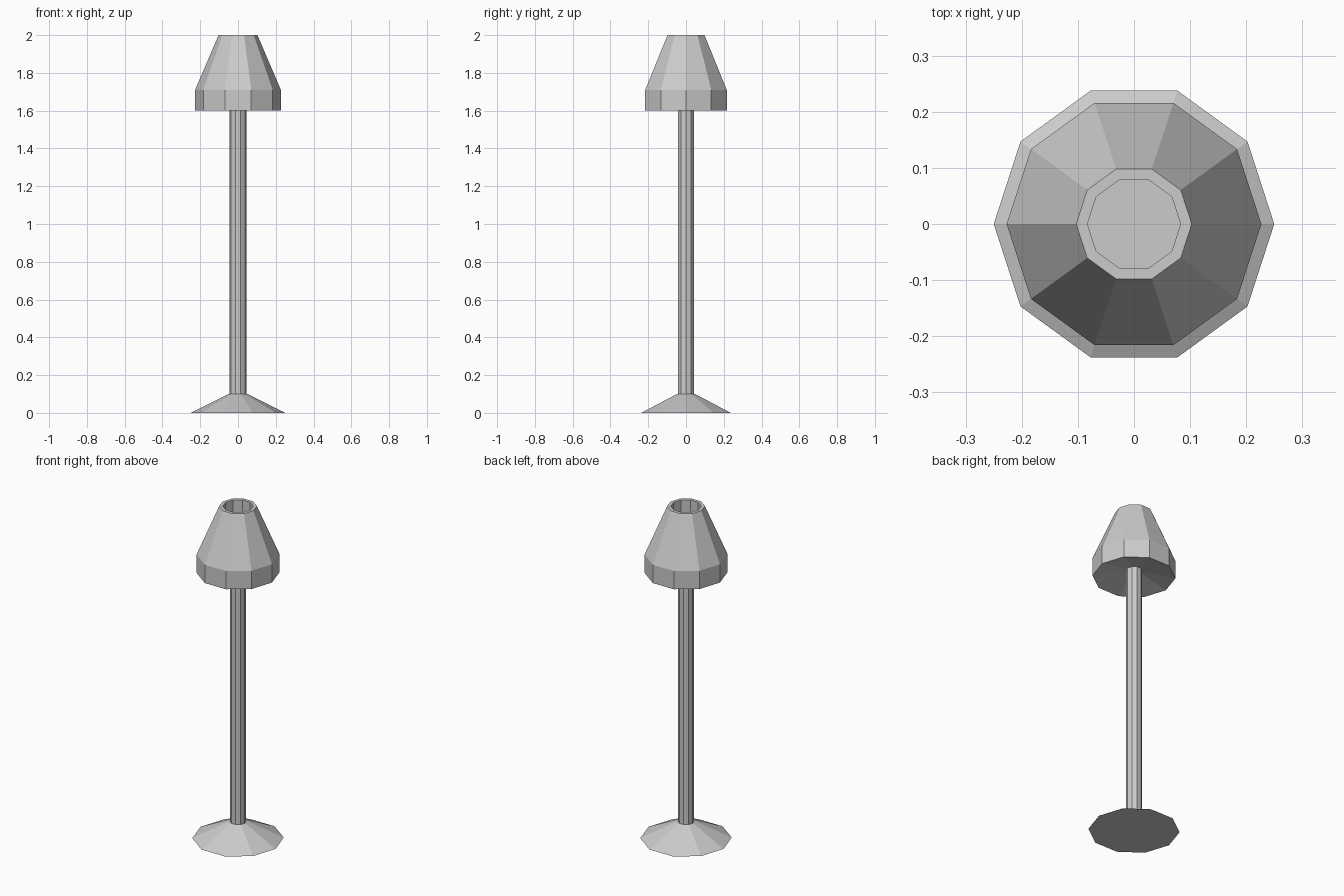
import bpy, bmesh
from math import cos, sin, tau

if "Cube" in bpy.data.objects:
    bpy.data.objects.remove(bpy.data.objects["Cube"])

SIDES = 10


def lathe(name, profile, cap_start=False, cap_end=False):
    """Revolve (radius, z) points into a flat-faced ten-sided part."""
    bm = bmesh.new()
    rings = [[bm.verts.new((r * cos(tau * i / SIDES), r * sin(tau * i / SIDES), z))
              for i in range(SIDES)] for r, z in profile]
    for a, b in zip(rings, rings[1:]):
        for i in range(SIDES):
            j = (i + 1) % SIDES
            bm.faces.new((a[i], a[j], b[j], b[i]))
    if cap_start:
        bm.faces.new(rings[0][::-1])
    if cap_end:
        bm.faces.new(rings[-1])
    mesh = bpy.data.meshes.new(name)
    bm.to_mesh(mesh)
    bm.free()
    obj = bpy.data.objects.new(name, mesh)
    bpy.context.collection.objects.link(obj)
    return obj


# Sloped foot with a small flat ledge around the pole
lathe("base", [(0.25, 0), (0.05, 0.1), (0.045, 0.1)], cap_start=True)

# Straight pole up to the underside of the shade
lathe("pole", [(0.045, 0.1), (0.045, 1.64)])

# Shade: concave underside, band, taper, top rim and recessed opening
lathe("shade", [(0.045, 1.64), (0.227, 1.6), (0.227, 1.71),
                (0.103, 2.0), (0.083, 2.0), (0.083, 1.8)], cap_end=True)
